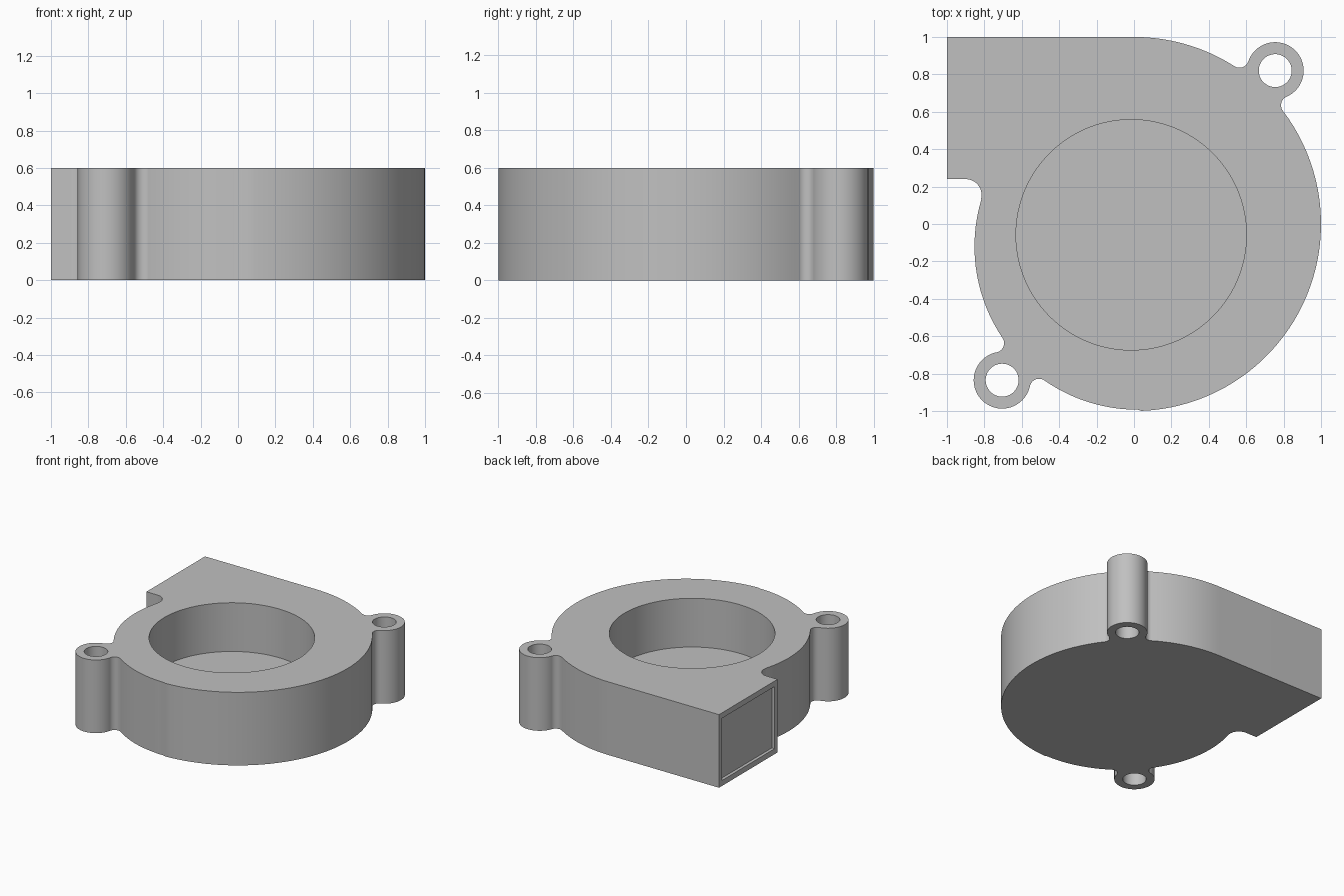
import bpy
import bmesh
import math
from mathutils import Vector

if "Cube" in bpy.data.objects:
    bpy.data.objects.remove(bpy.data.objects["Cube"], do_unlink=True)

HEIGHT = 0.6
BOSS_R, HOLE_R, FILLET = 0.152, 0.088, 0.05
RIM_C, RIM_R = Vector((0, 0)), 1.0                # wide side of the scroll
SCROLL_C, SCROLL_R = Vector((0.02, -0.12)), 0.873  # tight side of the scroll
BOSS_A, BOSS_B = Vector((-0.705, -0.835)), Vector((0.755, 0.82))
NOTCH_C, NOTCH_R = Vector((-0.9, 0.155)), 0.085

grey = bpy.data.materials.new("light_grey")
grey.use_nodes = True
color = (0.53, 0.53, 0.53, 1)
grey.diffuse_color = color
grey.node_tree.nodes["Principled BSDF"].inputs["Base Color"].default_value = color


def heading(a, b):
    d = b - a
    return math.atan2(d.y, d.x)


def arc(center, radius, start, end, ccw=True):
    """Points along an arc between two angles."""
    sweep = (end - start) % math.tau if ccw else -((start - end) % math.tau)
    n = max(6, round(abs(sweep) / math.radians(3)))
    return [center + radius * Vector((math.cos(start + sweep * i / n),
                                      math.sin(start + sweep * i / n)))
            for i in range(n + 1)]


def fillet_centers(center, radius, boss):
    """Centers of the two fillets joining a boss to a round wall."""
    axis = boss - center
    d = axis.length
    r1, r2 = radius + FILLET, BOSS_R + FILLET
    along = (r1 * r1 - r2 * r2 + d * d) / (2 * d)
    across = math.sqrt(r1 * r1 - along * along)
    axis.normalize()
    side = Vector((-axis.y, axis.x))
    base = center + axis * along
    return base - side * across, base + side * across


def boss_outline(center, boss, fillets):
    """Fillet, ear and fillet, counterclockwise."""
    f1, f2 = fillets
    return (arc(f1, FILLET, heading(f1, center), heading(f1, boss), False)
            + arc(boss, BOSS_R, heading(boss, f1), heading(boss, f2))
            + arc(f2, FILLET, heading(f2, boss), heading(f2, center), False))


def prism(name, points, z0, z1):
    """Extrude a closed outline between two heights."""
    clean = [p for i, p in enumerate(points) if (p - points[i - 1]).length > 1e-4]
    bm = bmesh.new()
    face = bm.faces.new([bm.verts.new((p.x, p.y, z0)) for p in clean])
    new = bmesh.ops.extrude_face_region(bm, geom=[face])["geom"]
    bmesh.ops.translate(bm, vec=(0, 0, z1 - z0),
                        verts=[v for v in new if isinstance(v, bmesh.types.BMVert)])
    bmesh.ops.recalc_face_normals(bm, faces=bm.faces)
    mesh = bpy.data.meshes.new(name)
    bm.to_mesh(mesh)
    bm.free()
    mesh.materials.append(grey)
    obj = bpy.data.objects.new(name, mesh)
    bpy.context.collection.objects.link(obj)
    return obj


def cut(target, cutter):
    mod = target.modifiers.new(cutter.name, 'BOOLEAN')
    mod.operation = 'DIFFERENCE'
    mod.solver = 'EXACT'
    mod.object = cutter
    bpy.context.view_layer.objects.active = target
    bpy.ops.object.modifier_apply(modifier=mod.name)
    bpy.data.objects.remove(cutter, do_unlink=True)


# Housing outline: outlet, notch, tight scroll, ear, wide rim, ear
fa = fillet_centers(SCROLL_C, SCROLL_R, BOSS_A)
fb = fillet_centers(RIM_C, RIM_R, BOSS_B)
down, up = -math.pi / 2, math.pi / 2
outline = [Vector((-1, 1)), Vector((-1, 0.24))]
outline += arc(NOTCH_C, NOTCH_R, up, heading(NOTCH_C, SCROLL_C), False)
outline += arc(SCROLL_C, SCROLL_R, heading(SCROLL_C, NOTCH_C), heading(SCROLL_C, fa[0]))
outline += boss_outline(SCROLL_C, BOSS_A, fa)
outline += arc(SCROLL_C, SCROLL_R, heading(SCROLL_C, fa[1]), down)
outline += arc(RIM_C, RIM_R, down + 0.04, heading(RIM_C, fb[0]))
outline += boss_outline(RIM_C, BOSS_B, fb)
outline += arc(RIM_C, RIM_R, heading(RIM_C, fb[1]), up)
housing = prism("blower_housing", outline, 0, HEIGHT)

# Blind round inlet
inlet_c = Vector((-0.015, -0.058))
cut(housing, prism("inlet_cutter", arc(inlet_c, 0.616, 0, math.tau - 0.05), 0.2, 1))

# Screw holes through the ears
for boss in (BOSS_A, BOSS_B):
    cut(housing, prism("screw_hole_cutter", arc(boss, HOLE_R, 0, math.tau - 0.05), -1, 1))

# Shallow rectangular outlet recess
recess = [Vector(p) for p in ((-1.1, 0.28), (-0.975, 0.28), (-0.975, 0.96), (-1.1, 0.96))]
cut(housing, prism("outlet_cutter", recess, 0.045, HEIGHT - 0.045))

# Smooth walls with crisp edges
bpy.ops.object.select_all(action='DESELECT')
housing.select_set(True)
bpy.context.view_layer.objects.active = housing
bpy.ops.object.shade_smooth_by_angle(angle=math.radians(30))
